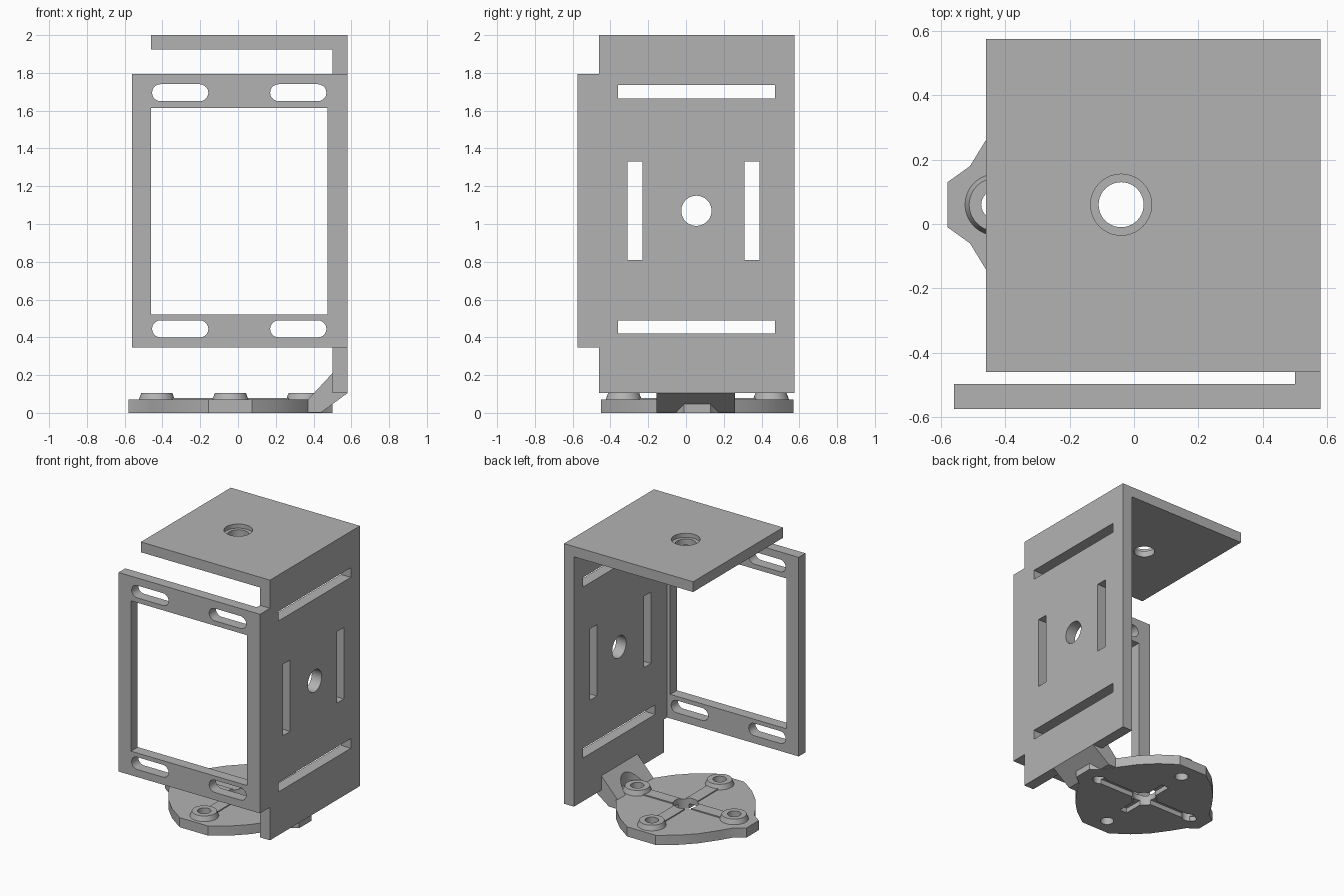
import bpy, bmesh, math
from mathutils import Matrix, Vector

old = bpy.data.objects.get("Cube")
if old:
    bpy.data.objects.remove(old, do_unlink=True)

GREY = (0.45, 0.45, 0.45, 1)
mat = bpy.data.materials.new("plain grey")
mat.use_nodes = True
mat.diffuse_color = GREY
mat.node_tree.nodes["Principled BSDF"].inputs["Base Color"].default_value = GREY

# Axis frames: a 2D profile (u, v) is pushed along the named axis
FRAMES = {
    "z": lambda u, v, w: Vector((u, v, w)),
    "x": lambda u, v, w: Vector((w, u, v)),
    "y": lambda u, v, w: Vector((u, w, v)),
}


def prism(name, profile, low, high, axis="z"):
    """Extrude a closed profile between two positions on an axis."""
    bm = bmesh.new()
    place = FRAMES[axis]
    face = bm.faces.new([bm.verts.new(place(u, v, low)) for u, v in profile])
    new = bmesh.ops.extrude_face_region(bm, geom=[face])["geom"]
    shift = place(0, 0, high - low)
    bmesh.ops.translate(bm, vec=shift, verts=[g for g in new if isinstance(g, bmesh.types.BMVert)])
    bmesh.ops.recalc_face_normals(bm, faces=bm.faces)
    mesh = bpy.data.meshes.new(name)
    bm.to_mesh(mesh)
    bm.free()
    mesh.materials.append(mat)
    obj = bpy.data.objects.new(name, mesh)
    bpy.context.collection.objects.link(obj)
    return obj


def rect(u0, u1, v0, v1):
    return [(u0, v0), (u1, v0), (u1, v1), (u0, v1)]


def circle(u, v, r, n=40):
    return [(u + r * math.cos(math.tau * i / n), v + r * math.sin(math.tau * i / n)) for i in range(n)]


def slot(u0, u1, v0, v1, n=10):
    """Horizontal slot with round ends."""
    r, mid = (v1 - v0) / 2, (v0 + v1) / 2
    pts = []
    for centre, start in ((u1 - r, -math.pi / 2), (u0 + r, math.pi / 2)):
        for i in range(n + 1):
            a = start + math.pi * i / n
            pts.append((centre + r * math.cos(a), mid + r * math.sin(a)))
    return pts


def combine(obj, other, operation):
    mod = obj.modifiers.new("boolean", "BOOLEAN")
    mod.operation, mod.solver, mod.object = operation, "EXACT", other
    bpy.context.view_layer.objects.active = obj
    bpy.ops.object.modifier_apply(modifier=mod.name)
    bpy.data.objects.remove(other, do_unlink=True)


def cut(obj, profile, low, high, axis="z"):
    combine(obj, prism("cutter", profile, low, high, axis), "DIFFERENCE")


def smooth(obj):
    bpy.ops.object.select_all(action="DESELECT")
    obj.select_set(True)
    bpy.context.view_layer.objects.active = obj
    bpy.ops.object.shade_smooth_by_angle(angle=math.radians(25))


CX, CY = -0.04, 0.06      # shared centre of the top hole and the base disc
BACK, STEP, FRONT = 0.575, -0.46, -0.575
INNER, OUTER = 0.5, 0.58  # side wall thickness

# Side wall with a forward tab carrying the front frame
wall = prism("side_wall", [(BACK, 0.105), (BACK, 2), (STEP, 2), (STEP, 1.795), (FRONT, 1.795),
                           (FRONT, 0.345), (STEP, 0.345), (STEP, 0.105)], INNER, OUTER, "x")
for z in (0.42, 1.665):
    cut(wall, rect(-0.36, 0.47, z, z + 0.07), 0.4, 0.7, "x")
for y in (-0.31, 0.31):
    cut(wall, rect(y, y + 0.08, 0.81, 1.33), 0.4, 0.7, "x")
cut(wall, circle(0.055, 1.07, 0.08), 0.4, 0.7, "x")

# Top plate with a counterbored hole
top = prism("top_plate", rect(-0.46, INNER, STEP, BACK), 1.925, 2)
cut(top, circle(CX, CY, 0.07), 1.8, 2.1)
cut(top, circle(CX, CY, 0.095), 1.97, 2.1)

# Front frame with a window and four rounded slots
frame = prism("front_frame", rect(-0.56, INNER, 0.345, 1.795), FRONT, -0.497, "y")
cut(frame, rect(-0.46, 0.475, 0.52, 1.615), -0.7, -0.4, "y")
for z in (0.4, 1.65):
    for x in (-0.455, 0.17):
        cut(frame, slot(x, x + 0.298, z, z + 0.09), -0.7, -0.4, "y")

# Base disc: one quarter of the lobed outline, mirrored to all four
quarter = [(0.54, 0.07), (0.47, 0.12), (0.415, 0.21), (0.33, 0.33), (0.235, 0.425), (0.115, 0.51)]
half = quarter + [(-x, y) for x, y in reversed(quarter)]
outline = half + [(x, -y) for x, y in reversed(half)]
base = prism("base_disc", [(CX + x, CY + y) for x, y in outline], 0, 0.07)

# Low ribs crossing the disc
for profile in (rect(CX - 0.39, CX + 0.39, CY - 0.045, CY + 0.045),
                rect(CX - 0.045, CX + 0.045, CY - 0.39, CY + 0.39)):
    combine(base, prism("rib", profile, 0.03, 0.078), "UNION")

# Bosses with chamfered rims
spots = [(CX + 0.39, CY), (CX - 0.39, CY), (CX, CY + 0.39), (CX, CY - 0.39)]
for x, y in spots:
    boss = prism("boss", circle(x, y, 0.11), 0.03, 0.105)
    for v in boss.data.vertices:
        if v.co.z > 0.1:
            v.co.x = x + (v.co.x - x) * 0.75
            v.co.y = y + (v.co.y - y) * 0.75
    combine(base, boss, "UNION")

# Underside grooves, screw holes and the centre hole
cut(base, slot(CX - 0.45, CX + 0.45, CY - 0.03, CY + 0.03), -0.1, 0.035)
cut(base, rect(CX - 0.03, CX + 0.03, CY - 0.22, CY + 0.22), -0.1, 0.035)
for x, y in spots:
    cut(base, circle(x, y, 0.045, 24), -0.1, 0.2)
cut(base, circle(CX, CY, 0.085), -0.1, 0.2)

# Sloping arm joining the disc to the wall
arm = prism("base_arm", [(0.37, 0.002), (0.44, 0.002), (OUTER, 0.105), (INNER, 0.105),
                         (INNER, 0.21), (0.37, 0.07)], -0.155, 0.26, "y")
cut(arm, circle(CX + 0.39, CY, 0.11), -0.1, 0.3)

for part in (wall, top, frame, base, arm):
    smooth(part)
